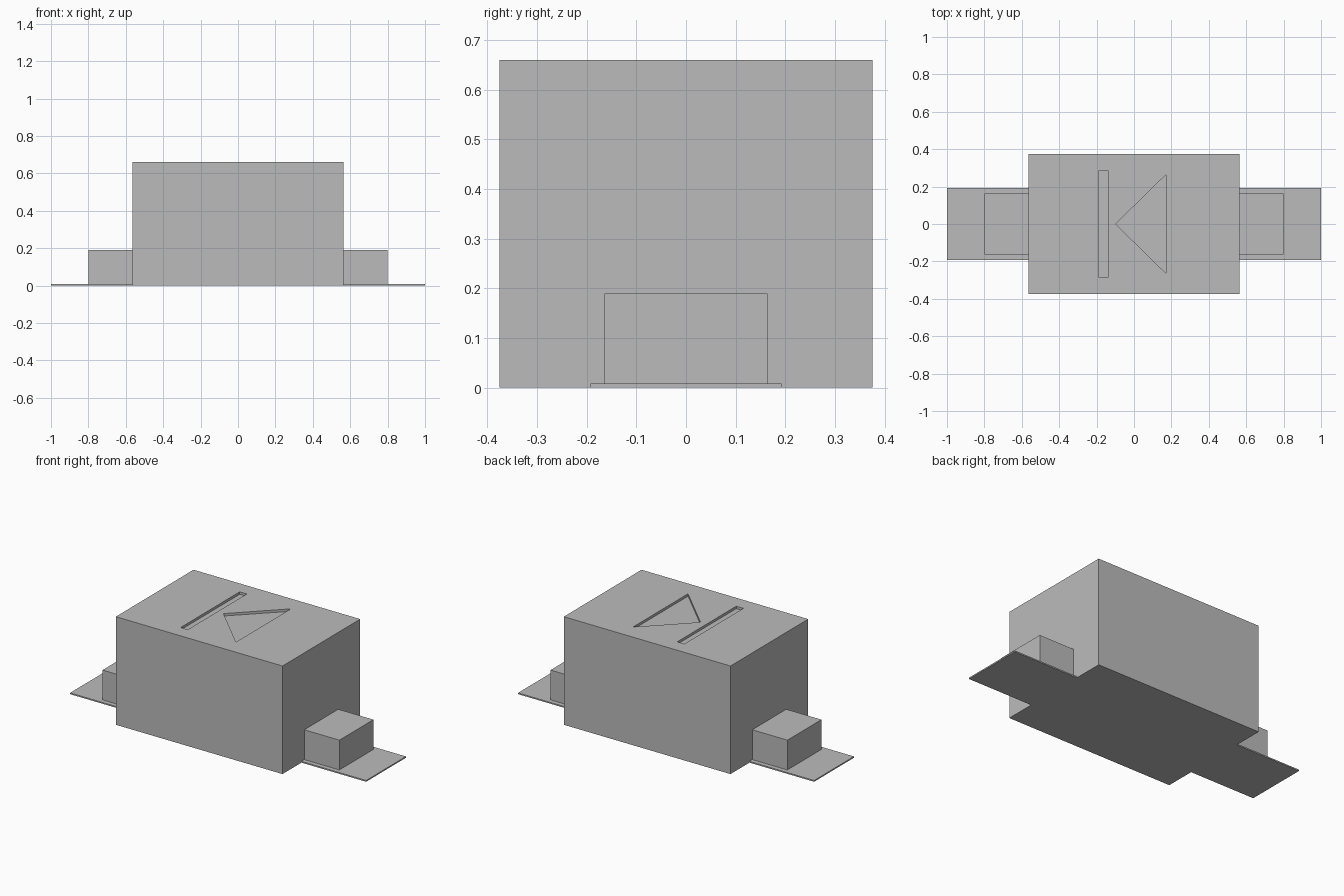
import bpy
import bmesh

if "Cube" in bpy.data.objects:
    bpy.data.objects.remove(bpy.data.objects["Cube"], do_unlink=True)

# One plain grey for every part
grey = bpy.data.materials.new("grey")
grey.use_nodes = True
GREY = (0.5, 0.5, 0.5, 1.0)
grey.diffuse_color = GREY
grey.node_tree.nodes["Principled BSDF"].inputs["Base Color"].default_value = GREY


def prism(name, outline, z0, z1):
    """Extrude a counter-clockwise xy outline from z0 to z1."""
    bm = bmesh.new()
    base = bm.faces.new([bm.verts.new((x, y, z0)) for x, y in outline])
    ret = bmesh.ops.extrude_face_region(bm, geom=[base], use_keep_orig=True)
    top = [v for v in ret["geom"] if isinstance(v, bmesh.types.BMVert)]
    bmesh.ops.translate(bm, verts=top, vec=(0, 0, z1 - z0))
    bmesh.ops.recalc_face_normals(bm, faces=bm.faces)
    mesh = bpy.data.meshes.new(name)
    bm.to_mesh(mesh)
    bm.free()
    mesh.materials.append(grey)
    obj = bpy.data.objects.new(name, mesh)
    bpy.context.collection.objects.link(obj)
    return obj


def rect(x0, x1, y):
    return [(x0, -y), (x1, -y), (x1, y), (x0, y)]


BODY_X, BODY_Y, BODY_Z = 0.563, 0.375, 0.66
MARK_DEPTH = 0.015

# Main block
body = prism("body", rect(-BODY_X, BODY_X, BODY_Y), 0, BODY_Z)

# Bar and triangle marks sunk into the top
marks = {
    "bar_cutter": rect(-0.188, -0.14, 0.285),
    "triangle_cutter": [(-0.098, 0), (0.172, -0.265), (0.172, 0.265)],
}
bpy.context.view_layer.objects.active = body
for name, outline in marks.items():
    cutter = prism(name, outline, BODY_Z - MARK_DEPTH, BODY_Z + 0.1)
    cutter.hide_render = True
    mod = body.modifiers.new(name, "BOOLEAN")
    mod.operation = "DIFFERENCE"
    mod.solver = "EXACT"
    mod.object = cutter
    bpy.ops.object.modifier_apply(modifier=mod.name)
    bpy.data.objects.remove(cutter, do_unlink=True)

# Terminal block and thin foot plate at each end
for side, s in (("left", 1), ("right", -1)):
    def span(outer, y):
        return rect(*sorted((s * BODY_X, s * outer)), y)
    prism(side + "_foot_plate", span(1.0, 0.192), 0, 0.008)
    prism(side + "_terminal", span(0.8, 0.164), 0.008, 0.19)
